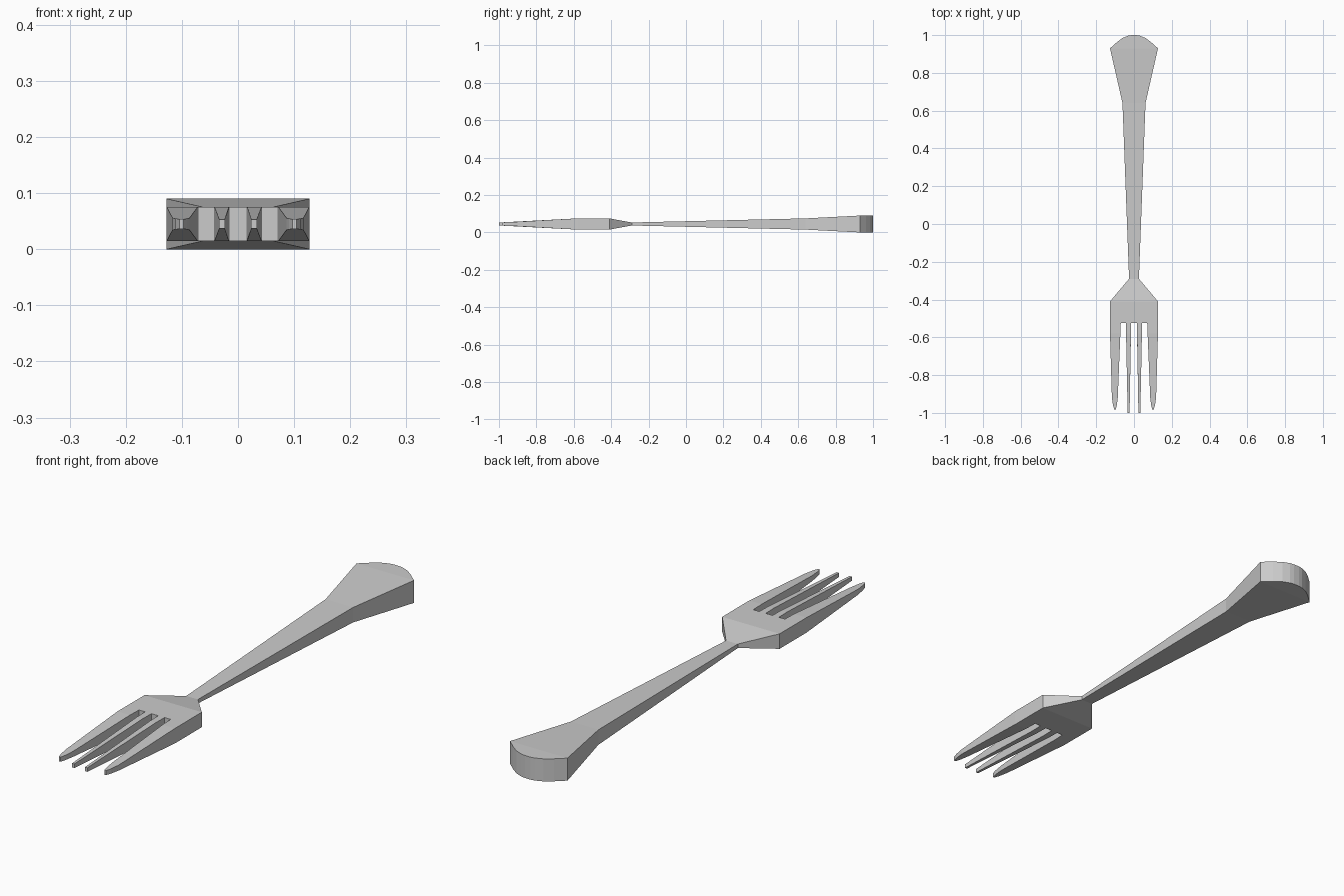
import bpy, bmesh, math

if "Cube" in bpy.data.objects:
    bpy.data.objects.remove(bpy.data.objects["Cube"])

ZC = 0.045            # mid-height of the fork
faces = {}            # a face shared by two cells cancels, leaving only the outer skin


def ring(y, x0, x1, h):
    return [(round(x, 5), round(y, 5), round(z, 5))
            for x, z in ((x0, ZC - h), (x1, ZC - h), (x1, ZC + h), (x0, ZC + h))]


def add_face(pts):
    key = frozenset(pts)
    if key in faces:
        del faces[key]
    else:
        faces[key] = pts


def loft(sections):
    """Chain of box cells through (y, x0, x1, half thickness) sections."""
    rings = [ring(*s) for s in sections]
    for a, b in zip(rings, rings[1:]):
        for i in range(4):
            j = (i + 1) % 4
            add_face([a[i], a[j], b[j], b[i]])
    add_face(rings[0])
    add_face(rings[-1])


# Outline of head, neck and handle: y, half width, half thickness
W = 0.127
body = [(-0.525, W, 0.03), (-0.41, W, 0.03), (-0.29, 0.026, 0.008),
        (0.64, 0.061, 0.03), (0.93, W, 0.045), (0.963, 0.09, 0.045),
        (0.985, 0.06, 0.045), (0.997, 0.03, 0.045), (1.0, 0.012, 0.045)]

# Body in seven columns, so tines and slots meet it edge to edge
cols = [-W, -0.07, -0.043, -0.015, 0.015, 0.043, 0.07, W]
for c0, c1 in zip(cols, cols[1:]):
    loft([(y, c0 / W * w, c1 / W * w, h) for y, w, h in body])

# Tines on the right, mirrored to the left
outer = [(-0.525, 0.07, W, 0.03), (-0.58, 0.072, W, 0.03),
         (-0.92, 0.086, 0.117, 0.011), (-0.96, 0.091, 0.111, 0.0095),
         (-0.983, 0.097, 0.104, 0.009)]
inner = [(-0.525, 0.015, 0.043, 0.03), (-0.58, 0.0162, 0.042, 0.03),
         (-1.0, 0.0235, 0.0335, 0.008)]
for tine in (outer, inner):
    loft(tine)
    loft([(y, -x1, -x0, h) for y, x0, x1, h in tine])

# One closed mesh with flat faces
bm = bmesh.new()
verts = {}
for pts in faces.values():
    for p in pts:
        if p not in verts:
            verts[p] = bm.verts.new(p)
    bm.faces.new([verts[p] for p in pts])
bmesh.ops.recalc_face_normals(bm, faces=bm.faces)
bmesh.ops.dissolve_limit(bm, angle_limit=math.radians(0.5),
                         verts=bm.verts, edges=bm.edges)
mesh = bpy.data.meshes.new("fork")
bm.to_mesh(mesh)
bm.free()
bpy.context.collection.objects.link(bpy.data.objects.new("fork", mesh))
